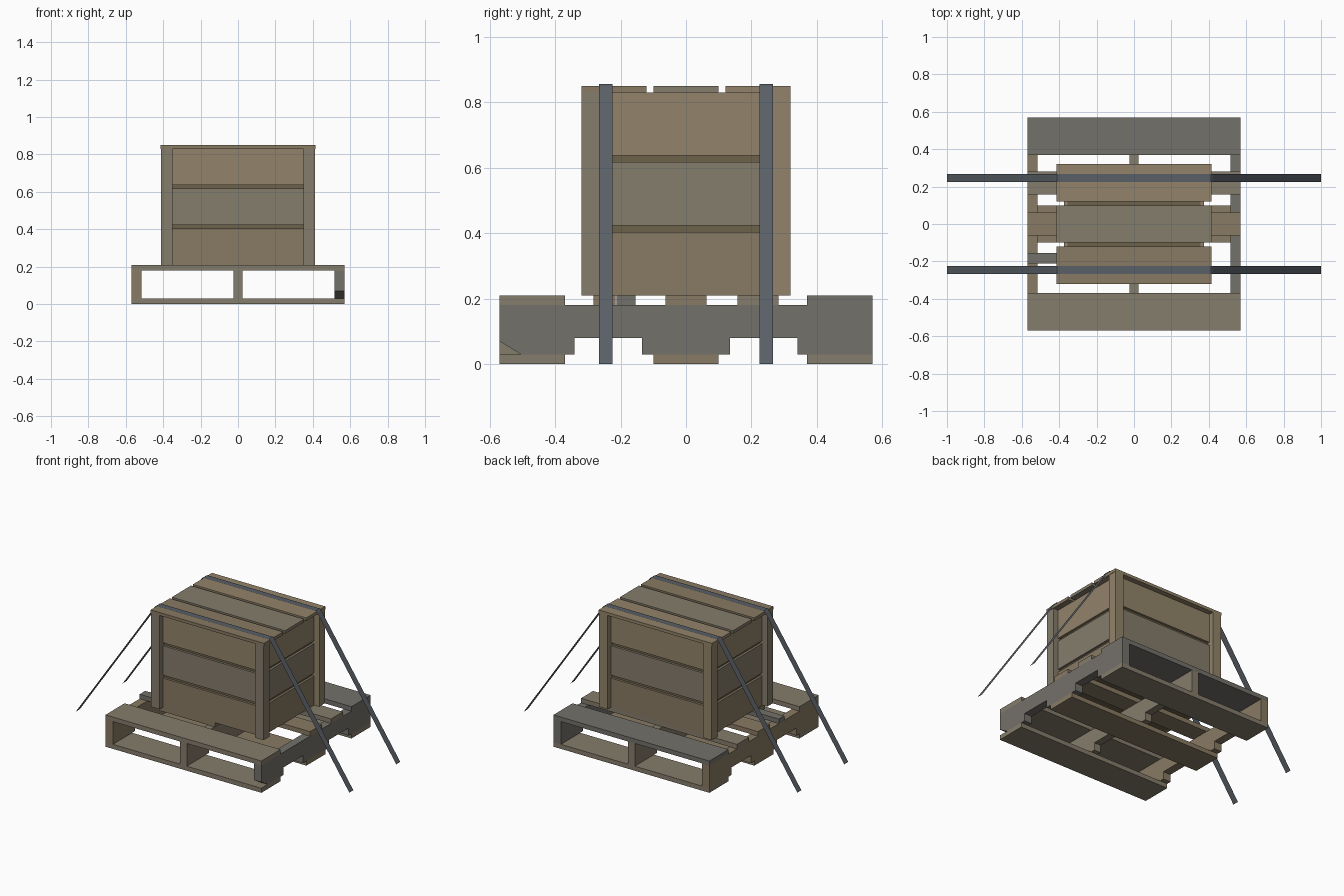
import bpy, bmesh

if "Cube" in bpy.data.objects:
    bpy.data.objects.remove(bpy.data.objects["Cube"])

# weathered wood tones plus strap webbing
COLOURS = {
    "tan": (0.29, 0.23, 0.145), "brown": (0.25, 0.195, 0.125),
    "drab": (0.235, 0.205, 0.15), "grey": (0.175, 0.165, 0.145),
    "dark": (0.15, 0.12, 0.07), "webbing": (0.10, 0.115, 0.135),
}
MATS = {}
for key, rgb in COLOURS.items():
    MATS[key] = bpy.data.materials.new(key)
    MATS[key].diffuse_color = (*rgb, 1)


def finish(name, bm, tone):
    me = bpy.data.meshes.new(name)
    bm.to_mesh(me)
    bm.free()
    me.materials.append(MATS[tone])
    ob = bpy.data.objects.new(name, me)
    bpy.context.collection.objects.link(ob)
    return ob


def box(name, x, y, z, tone):
    bm = bmesh.new()
    bmesh.ops.create_cube(bm, size=1)
    for v in bm.verts:
        for i, (a, b) in enumerate((x, y, z)):
            v.co[i] = b if v.co[i] > 0 else a
    return finish(name, bm, tone)


def stringer(name, x0, x1, tone, chipped=False):
    # side profile with two fork notches, extruded along x
    front = [(-.57, .07), (-.505, .03)] if chipped else [(-.57, .03)]
    prof = front + [(-.34, .03), (-.34, .08), (-.135, .08), (-.135, .03),
                    (.135, .03), (.135, .08), (.34, .08), (.34, .03),
                    (.57, .03), (.57, .18), (-.57, .18)]
    bm = bmesh.new()
    face = bm.faces.new([bm.verts.new((x0, y, z)) for y, z in prof])
    ext = bmesh.ops.extrude_face_region(bm, geom=[face])
    for v in ext["geom"]:
        if isinstance(v, bmesh.types.BMVert):
            v.co.x = x1
    bmesh.ops.recalc_face_normals(bm, faces=bm.faces)
    return finish(name, bm, tone)


# pallet stringers, the right one with a broken front corner
stringer("pallet_stringer_left", -.57, -.515, "brown")
stringer("pallet_stringer_middle", -.025, .025, "drab")
stringer("pallet_stringer_right", .515, .57, "grey", True)

# pallet bottom boards
for n, y, tone in (("front", -.47, "drab"), ("middle", 0, "brown"), ("back", .47, "drab")):
    box(f"pallet_bottom_board_{n}", (-.57, .57), (y - .1, y + .1), (0, .03), tone)

# pallet deck boards
for n, y0, y1, tone in (("front", -.57, -.37, "drab"), ("middle", -.0625, .0625, "brown"),
                        ("inner_back", .157, .282, "drab"), ("back", .37, .57, "grey")):
    box(f"pallet_deck_board_{n}", (-.57, .57), (y0, y1), (.18, .21), tone)

# broken deck board: two split remnants
box("pallet_broken_board_long", (-.57, .1), (-.212, -.155), (.18, .21), "grey")
box("pallet_broken_board_short", (-.38, .03), (-.282, -.215), (.18, .21), "brown")

# crate lining seen through the gaps
box("crate_lining", (-.36, .36), (-.27, .27), (.21, .825), "dark")

# crate corner posts
for sx, nx in ((-1, "left"), (1, "right")):
    for sy, ny in ((-1, "front"), (1, "back")):
        box(f"crate_post_{ny}_{nx}", sorted((sx * .35, sx * .412)),
            sorted((sy * .26, sy * .32)), (.21, .83), "tan" if sy > 0 else "drab")

# crate wall planks, three rows on each side
for i, (z0, z1) in enumerate(((.21, .403), (.423, .617), (.637, .83))):
    tone = ("brown", "drab", "tan")[i]
    for s, n in ((-1, "front"), (1, "back")):
        box(f"crate_plank_{n}_{i + 1}", (-.35, .35), sorted((s * .265, s * .285)), (z0, z1), tone)
    for s, n in ((-1, "left"), (1, "right")):
        box(f"crate_plank_{n}_{i + 1}", sorted((s * .355, s * .375)), (-.26, .26), (z0, z1), tone)

# crate lid boards
for n, y, tone in (("front", -.22, "brown"), ("middle", 0, "drab"), ("back", .22, "tan")):
    box(f"crate_lid_board_{n}", (-.414, .414), (y - .1, y + .1), (.83, .85), tone)

# flat tie-down straps over the lid to the ground
for s, n in ((-1, "front"), (1, "back")):
    bm = bmesh.new()
    path = [(-1, 0), (-.42, .85), (-.412, .856), (.412, .856), (.42, .85), (1, 0)]
    rows = [[bm.verts.new((x, s * .245 + w, z)) for w in (-.021, .021)] for x, z in path]
    for a, b in zip(rows, rows[1:]):
        bm.faces.new((a[0], b[0], b[1], a[1]))
    finish(f"strap_{n}", bm, "webbing")

for m in bpy.data.materials:
    if m.users and not m.is_grease_pencil:
        m.use_nodes = True
        m.node_tree.nodes["Principled BSDF"].inputs["Base Color"].default_value = m.diffuse_color
